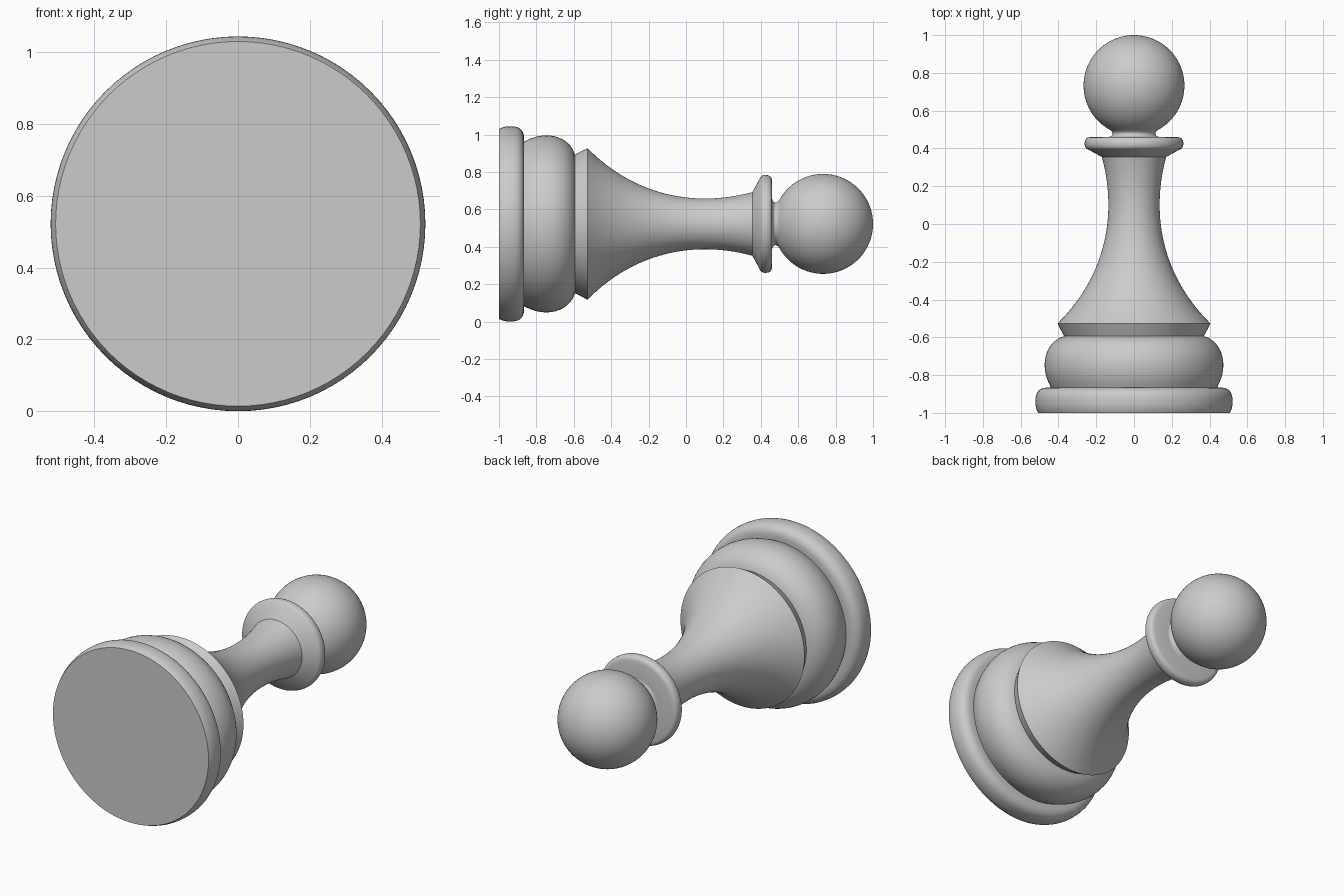
import bpy, bmesh, math

cube = bpy.data.objects.get("Cube")
if cube:
    bpy.data.objects.remove(cube, do_unlink=True)

AXIS_Z = 0.522   # height of the turning axis, which runs along y
SEGMENTS = 96

grey = bpy.data.materials.new("plain grey")
grey.use_nodes = True
COLOUR = (0.6, 0.6, 0.6, 1)
grey.diffuse_color = COLOUR
grey.node_tree.nodes["Principled BSDF"].inputs["Base Color"].default_value = COLOUR


def bezier(p0, p1, p2, p3, steps=10):
    """Points of a cubic curve, both ends included."""
    points = []
    for i in range(steps + 1):
        t = i / steps
        u = 1 - t
        w = (u**3, 3 * u * u * t, 3 * u * t * t, t**3)
        points.append(tuple(sum(k * p[c] for k, p in zip(w, (p0, p1, p2, p3)))
                            for c in (0, 1)))
    return points


def lathe(name, profile):
    """Turn a (y, radius) profile around the axis."""
    bm = bmesh.new()
    rings = []
    for y, r in profile:
        rings.append([bm.verts.new((r * math.cos(a), y, AXIS_Z + r * math.sin(a)))
                      for a in (math.tau * k / SEGMENTS for k in range(SEGMENTS))])
    for a, b in zip(rings, rings[1:]):
        for k in range(SEGMENTS):
            n = (k + 1) % SEGMENTS
            bm.faces.new((a[k], b[k], b[n], a[n]))
    bmesh.ops.remove_doubles(bm, verts=bm.verts, dist=1e-5)
    mesh = bpy.data.meshes.new(name)
    bm.to_mesh(mesh)
    bm.free()
    mesh.materials.append(grey)
    obj = bpy.data.objects.new(name, mesh)
    bpy.context.collection.objects.link(obj)
    bpy.ops.object.select_all(action='DESELECT')
    obj.select_set(True)
    bpy.context.view_layer.objects.active = obj
    bpy.ops.object.shade_smooth_by_angle(angle=math.radians(30))


# Foot with flat underside and rounded rim
lathe("base_foot", [(-1, 0)]
      + bezier((-1, 0.508), (-0.975, 0.52), (-0.96, 0.522), (-0.935, 0.522))
      + bezier((-0.935, 0.522), (-0.89, 0.522), (-0.866, 0.50), (-0.866, 0.46))
      + [(-0.866, 0.44)])

# Rounded bulge above the foot
lathe("base_bulge",
      bezier((-0.866, 0.44), (-0.82, 0.463), (-0.79, 0.473), (-0.743, 0.473))
      + bezier((-0.743, 0.473), (-0.67, 0.473), (-0.61, 0.43), (-0.594, 0.37)))

# Flared ring under the stem
lathe("stem_ring", [(-0.594, 0.37), (-0.527, 0.405)])

# Concave stem
lathe("stem", bezier((-0.527, 0.405), (-0.28, 0.155), (0.04, 0.085), (0.355, 0.17), 28))

# Collar disc with conical underside and rounded rim
lathe("collar", [(0.355, 0.17), (0.398, 0.25)]
      + bezier((0.398, 0.25), (0.408, 0.266), (0.45, 0.266), (0.457, 0.245))
      + [(0.46, 0.232), (0.46, 0.135)])

# Short neck and ball head
HEAD_Y, HEAD_R = 0.733, 0.267
join = math.radians(30)
ball = [(HEAD_Y - HEAD_R * math.cos(a), HEAD_R * math.sin(a))
        for a in (join + (math.pi - join) * i / 40 for i in range(41))]
lathe("neck", bezier((0.46, 0.135), (0.468, 0.108), (0.485, 0.105), ball[0]))
lathe("head", ball)
